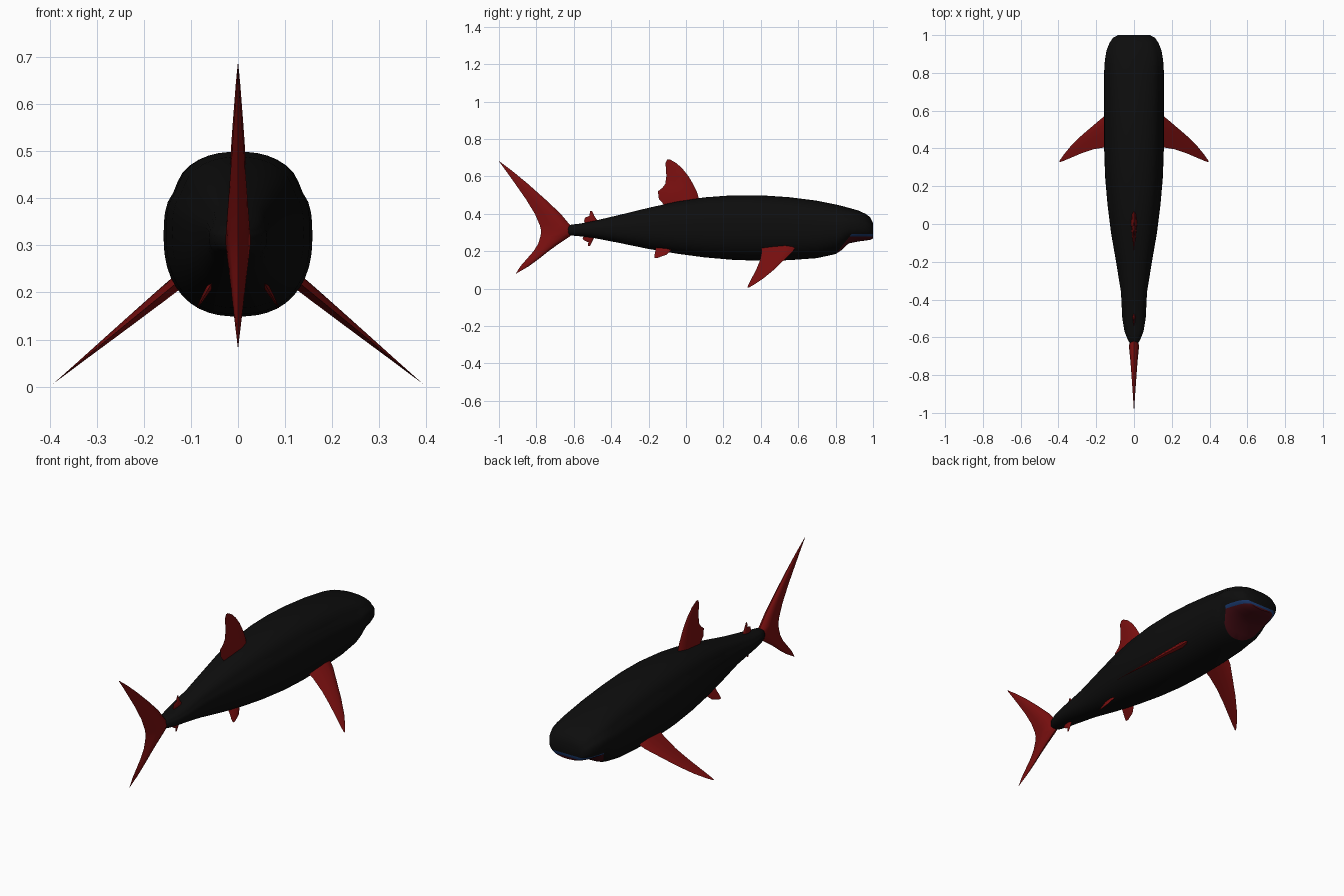
import bpy, bmesh, math
from mathutils import Vector

cube = bpy.data.objects.get("Cube")
if cube:
    bpy.data.objects.remove(cube, do_unlink=True)


def material(name, rgb):
    m = bpy.data.materials.new(name)
    m.use_nodes = True
    m.diffuse_color = (*rgb, 1)
    bsdf = m.node_tree.nodes["Principled BSDF"]
    bsdf.inputs["Base Color"].default_value = (*rgb, 1)
    return m


black = material("body black", (0.004, 0.004, 0.004))
red = material("fin red", (0.2, 0.005, 0.005))
maroon = material("mouth maroon", (0.06, 0.004, 0.007))
blue = material("lip blue", (0.01, 0.04, 0.15))


def loft(bm, rings):
    """Skin a list of closed rings and cap both ends."""
    rows = [[bm.verts.new(p) for p in ring] for ring in rings]
    n = len(rows[0])
    for a, b in zip(rows, rows[1:]):
        for i in range(n):
            j = (i + 1) % n
            bm.faces.new((a[i], a[j], b[j], b[i]))
    bm.faces.new(rows[0])
    bm.faces.new(rows[-1])


def finish(bm, name, mats, angle):
    bmesh.ops.remove_doubles(bm, verts=bm.verts[:], dist=0.0002)
    bmesh.ops.recalc_face_normals(bm, faces=bm.faces[:])
    me = bpy.data.meshes.new(name)
    bm.to_mesh(me)
    bm.free()
    ob = bpy.data.objects.new(name, me)
    bpy.context.collection.objects.link(ob)
    for m in mats:
        me.materials.append(m)
    bpy.ops.object.select_all(action="DESELECT")
    ob.select_set(True)
    bpy.context.view_layer.objects.active = ob
    bpy.ops.object.shade_smooth_by_angle(angle=math.radians(angle))
    return ob


# Body: rounded sections with a shallow groove along each upper flank
def section(y, half, top, bottom, count=48):
    mid, tall = (top + bottom) / 2, (top - bottom) / 2
    ring = []
    for i in range(count):
        a = 2 * math.pi * i / count
        c, s = math.cos(a), math.sin(a)
        r = (abs(c) ** 2.4 + abs(s) ** 2.4) ** (-1 / 2.4)
        for groove in (32, 148):
            r *= 1 - 0.04 * math.exp(-((math.degrees(a) - groove) / 8) ** 2)
        ring.append((half * r * c, y, mid + tall * r * s))
    return ring


# y, half width, top, bottom
stations = [
    (-0.635, 0.018, 0.33, 0.292), (-0.615, 0.032, 0.342, 0.284),
    (-0.57, 0.05, 0.347, 0.28), (-0.5, 0.062, 0.36, 0.272),
    (-0.36, 0.069, 0.393, 0.245), (-0.2, 0.095, 0.432, 0.212),
    (-0.05, 0.121, 0.465, 0.187), (0.1, 0.14, 0.488, 0.167),
    (0.25, 0.153, 0.499, 0.154), (0.4, 0.158, 0.499, 0.149),
    (0.55, 0.158, 0.489, 0.152), (0.7, 0.158, 0.47, 0.163),
    (0.8, 0.158, 0.45, 0.185), (0.83, 0.157, 0.443, 0.205),
    (0.87, 0.154, 0.432, 0.242), (0.92, 0.145, 0.418, 0.252),
    (0.96, 0.129, 0.4, 0.257), (0.985, 0.112, 0.381, 0.261),
    (1.0, 0.085, 0.35, 0.268),
]
bm = bmesh.new()
loft(bm, [section(*s) for s in stations])

# Mouth: cut the chin along the jaw line and the lip edges
LIP, JAW = 0.293, 0.279
jaw_start, jaw_normal = Vector((0, 0.82, 0.21)), Vector((0, 0.075, -0.06))
for co, no in ((jaw_start, jaw_normal), ((0, 0, LIP), (0, 0, 1)), ((0, 0, JAW), (0, 0, 1))):
    faces = [f for f in bm.faces if f.calc_center_median().y > 0.8]
    geom = set(faces)
    for f in faces:
        geom.update(f.verts)
        geom.update(f.edges)
    bmesh.ops.bisect_plane(bm, geom=list(geom), plane_co=co, plane_no=no)
for f in bm.faces:
    c = f.calc_center_median()
    if c.y > 0.81 and c.z < LIP and (c - jaw_start).dot(jaw_normal) > 0:
        f.material_index = 1 if c.z < JAW else 2
finish(bm, "body", [black, maroon, blue], 50)


# Fins: teardrop sections lofted along a span
def fin(name, rows, thick, origin=(0, 0, 0), span=(0, 0, 1)):
    """rows hold span position, leading y, trailing y and thickness factor."""
    origin, span = Vector(origin), Vector(span)
    normal = span.cross(Vector((0, 1, 0))).normalized()
    shape = ((0, 0), (0.08, 0.6), (0.3, 1), (0.65, 0.6), (1, 0))
    outline = list(shape) + [(u, -w) for u, w in shape[-2:0:-1]]
    rings = []
    for v, lead, trail, k in rows:
        base = origin + span * v
        rings.append([base + Vector((0, lead + (trail - lead) * u, 0))
                      + normal * (w * thick * k) for u, w in outline])
    bm = bmesh.new()
    loft(bm, rings)
    return finish(bm, name, [red], 40)


fin("tail_fin", [
    (0.08, -0.908, -0.91, 0), (0.12, -0.84, -0.885, 0.18),
    (0.16, -0.785, -0.85, 0.36), (0.2, -0.735, -0.815, 0.53),
    (0.24, -0.68, -0.79, 0.7), (0.28, -0.62, -0.778, 0.88),
    (0.31, -0.59, -0.774, 1), (0.34, -0.62, -0.782, 0.92),
    (0.4, -0.67, -0.808, 0.75), (0.48, -0.755, -0.857, 0.53),
    (0.56, -0.845, -0.913, 0.32), (0.63, -0.93, -0.963, 0.13),
    (0.68, -0.997, -1.0, 0)], 0.027)

fin("dorsal_fin", [
    (0.44, 0.085, -0.11, 1), (0.48, 0.07, -0.145, 0.9),
    (0.52, 0.057, -0.15, 0.78), (0.54, 0.047, -0.125, 0.7),
    (0.56, 0.037, -0.111, 0.62), (0.6, 0.014, -0.105, 0.45),
    (0.64, -0.018, -0.107, 0.28), (0.67, -0.05, -0.11, 0.12),
    (0.69, -0.085, -0.1, 0)], 0.018)

fin("rear_dorsal_fin", [
    (0.33, -0.46, -0.53, 1), (0.36, -0.47, -0.545, 0.8),
    (0.38, -0.485, -0.54, 0.6), (0.388, -0.49, -0.517, 0.5),
    (0.415, -0.502, -0.512, 0)], 0.01)

fin("anal_fin", [
    (0.3, -0.475, -0.54, 1), (0.265, -0.495, -0.553, 0.7),
    (0.255, -0.5, -0.54, 0.5), (0.248, -0.503, -0.522, 0.4),
    (0.228, -0.513, -0.525, 0)], 0.01)

# Paired fins, left and right
for side, label in ((1, "left"), (-1, "right")):
    fin(label + "_pectoral_fin", [
        (0, 0.6, 0.4, 1), (0.2, 0.57, 0.405, 0.85),
        (0.4, 0.52, 0.395, 0.65), (0.6, 0.47, 0.375, 0.43),
        (0.8, 0.412, 0.35, 0.2), (0.93, 0.365, 0.334, 0.07),
        (1, 0.335, 0.327, 0)], 0.016,
        (side * 0.1, 0, 0.245), (side * 0.294, 0, -0.24))
    fin(label + "_pelvic_fin", [
        (0, -0.06, -0.16, 1), (0.4, -0.08, -0.163, 0.7),
        (0.75, -0.105, -0.168, 0.4), (1, -0.15, -0.168, 0)], 0.008,
        (side * 0.05, 0, 0.23), (side * 0.038, 0, -0.065))
